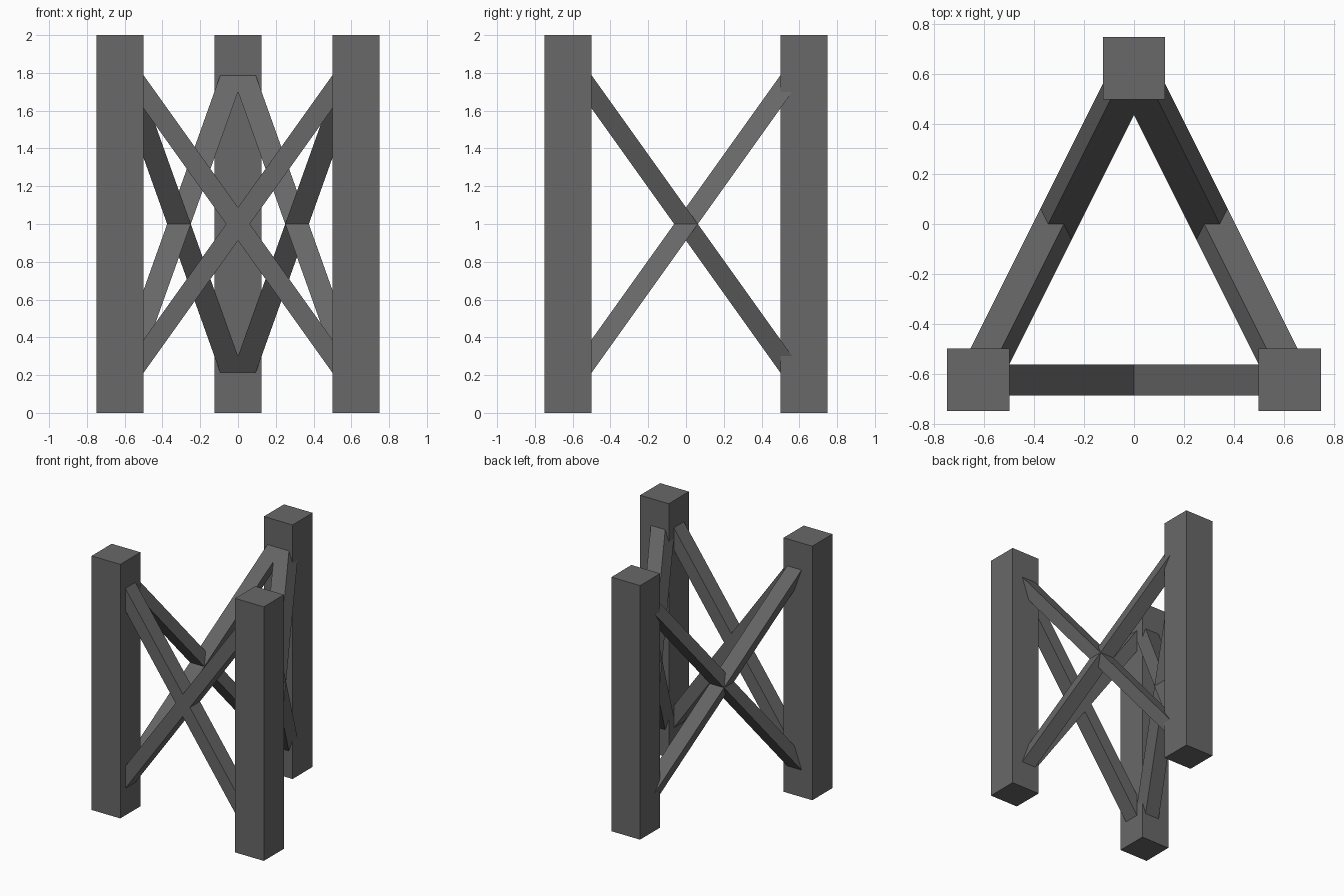
import bpy, bmesh
from mathutils import Vector

if "Cube" in bpy.data.objects:
    bpy.data.objects.remove(bpy.data.objects["Cube"])

grey = bpy.data.materials.new("dark grey")
grey.diffuse_color = (0.138, 0.138, 0.138, 1)
grey.use_nodes = True
grey.node_tree.nodes["Principled BSDF"].inputs["Base Color"].default_value = grey.diffuse_color


def square_bar(name, start, end, width):
    """Bar with a level, axis-aligned square section swept from start to end (start lower)."""
    bm = bmesh.new()
    bmesh.ops.create_cube(bm, size=1)
    start, end = Vector(start), Vector(end)
    for v in bm.verts:
        base = end if v.co.z > 0 else start
        v.co = base + Vector((v.co.x * width, v.co.y * width, 0))
    mesh = bpy.data.meshes.new(name)
    bm.to_mesh(mesh)
    bm.free()
    mesh.materials.append(grey)
    obj = bpy.data.objects.new(name, mesh)
    bpy.context.collection.objects.link(obj)


posts = {"left": (-0.625, -0.625), "right": (0.625, -0.625), "back": (0, 0.625)}

# Upright posts
for side, (x, y) in posts.items():
    square_bar(side + "_post", (x, y, 0), (x, y, 2), 0.25)

# Crossed braces between every pair of posts, ends buried in the post centres
for a, b in (("left", "right"), ("right", "back"), ("back", "left")):
    for low, high in ((a, b), (b, a)):
        square_bar(f"brace_{low}_to_{high}", (*posts[low], 0.125), (*posts[high], 1.875), 0.125)
